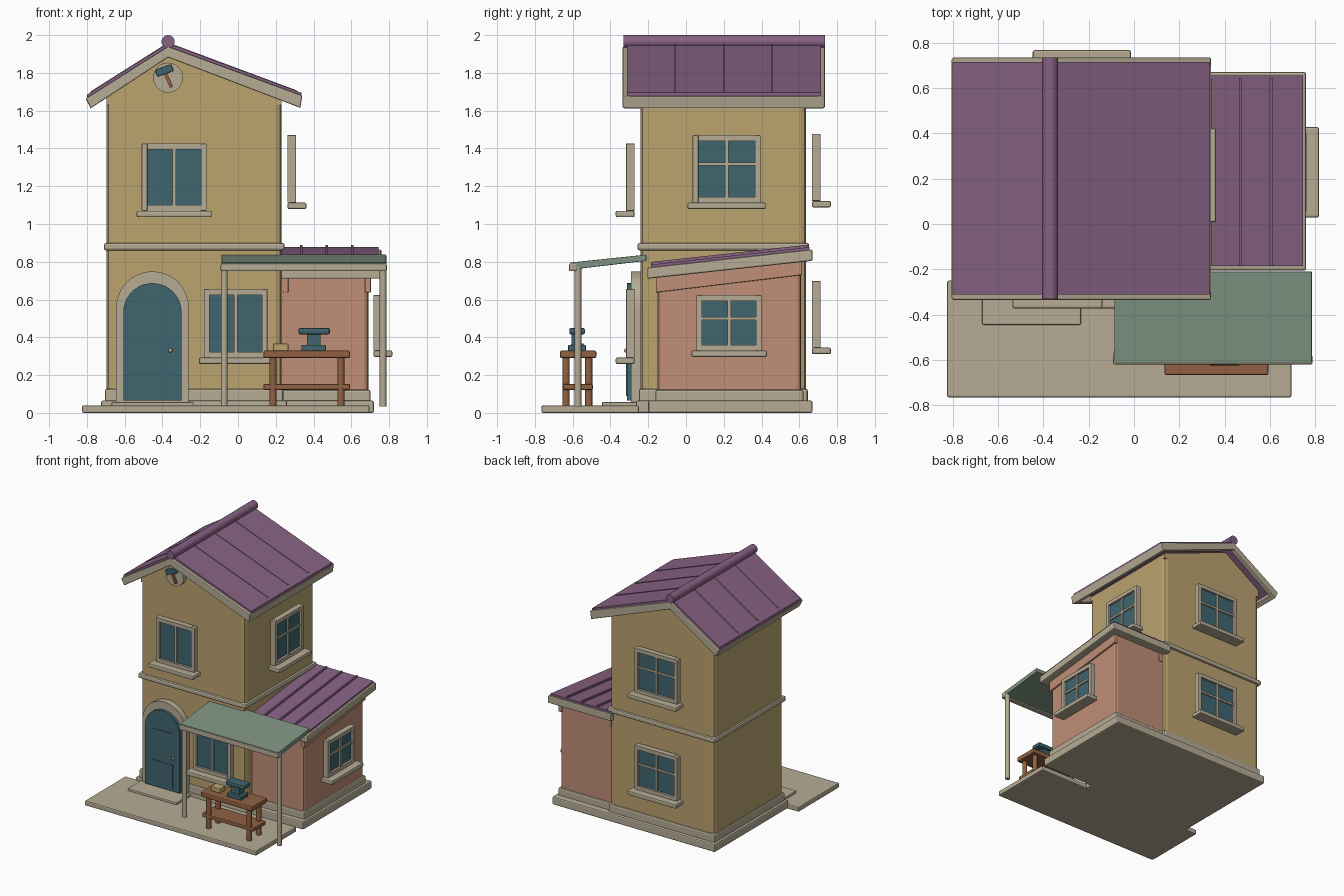
import bpy, bmesh, math
from mathutils import Vector

if "Cube" in bpy.data.objects:
    bpy.data.objects.remove(bpy.data.objects["Cube"])


def material(name, r, g, b):
    lin = [(c / 255 / 12.92) if c < 11 else ((c / 255 + 0.055) / 1.055) ** 2.4 for c in (r, g, b)]
    m = bpy.data.materials.new(name)
    m.use_nodes = True
    m.diffuse_color = (*lin, 1)
    m.node_tree.nodes["Principled BSDF"].inputs["Base Color"].default_value = (*lin, 1)
    return m


OCHRE = material("ochre plaster", 187, 163, 111)
CREAM = material("cream trim", 182, 172, 149)
PURPLE = material("purple roofing", 135, 98, 132)
TEAL = material("dark teal", 62, 101, 110)
PINK = material("pink plaster", 192, 142, 119)
GREEN = material("sage awning", 127, 148, 131)
WOOD = material("brown wood", 146, 97, 66)


def finish(name, bm, mat, bevel=0.0, smooth=False):
    bmesh.ops.recalc_face_normals(bm, faces=bm.faces[:])
    me = bpy.data.meshes.new(name)
    bm.to_mesh(me)
    bm.free()
    me.materials.append(mat)
    ob = bpy.data.objects.new(name, me)
    bpy.context.collection.objects.link(ob)
    if smooth:
        bpy.ops.object.select_all(action='DESELECT')
        ob.select_set(True)
        bpy.context.view_layer.objects.active = ob
        bpy.ops.object.shade_smooth_by_angle(angle=math.radians(40))
    if bevel:
        mod = ob.modifiers.new("soft edges", 'BEVEL')
        mod.width = bevel
        mod.segments = 2
        mod.limit_method = 'ANGLE'
    return ob


def prism(name, pts, axis, a, b, mat, bevel=0.0, smooth=False):
    """Extrude a 2D profile along an axis from a to b."""
    put = {'x': lambda p, t: (t, p[0], p[1]),
           'y': lambda p, t: (p[0], t, p[1]),
           'z': lambda p, t: (p[0], p[1], t)}[axis]
    bm = bmesh.new()
    face = bm.faces.new([bm.verts.new(put(p, a)) for p in pts])
    new = bmesh.ops.extrude_face_region(bm, geom=[face])["geom"]
    step = Vector(put((0, 0), b - a))
    bmesh.ops.translate(bm, vec=step, verts=[v for v in new if isinstance(v, bmesh.types.BMVert)])
    return finish(name, bm, mat, bevel, smooth)


def box(name, x, y, z, mat, bevel=0.0):
    x, y = sorted(x), sorted(y)
    return prism(name, [(x[0], y[0]), (x[1], y[0]), (x[1], y[1]), (x[0], y[1])], 'z', *z, mat, bevel)


def disc(cx, cy, r, n=24):
    return [(cx + r * math.cos(2 * math.pi * i / n), cy + r * math.sin(2 * math.pi * i / n)) for i in range(n)]


def arch(cx, r, spring, z0, n=20):
    top = [(cx + r * math.cos(math.pi * i / n), spring + r * math.sin(math.pi * i / n)) for i in range(n + 1)]
    return [(cx + r, z0)] + top + [(cx - r, z0)]


def tilted(cx, cz, w, h, deg):
    c, s = math.cos(math.radians(deg)), math.sin(math.radians(deg))
    return [(cx + u * w / 2 * c - v * h / 2 * s, cz + u * w / 2 * s + v * h / 2 * c)
            for u, v in ((-1, -1), (1, -1), (1, 1), (-1, 1))]


def window(name, side, mid, w, z0, z1, d, cross):
    """Framed window; d is the distance of its back plane along the facing direction."""
    def part(label, u, depth, z, mat, bevel=0.0):
        dd = [d + depth[0], d + depth[1]]
        if side == 'front':
            dd = [-dd[0], -dd[1]]
        xy = (dd, u) if side == 'right' else (u, dd)
        box(name + "_" + label, *xy, z, mat, bevel)
    l, r, t, full = mid - w / 2, mid + w / 2, 0.03, (0, 0.045)
    part("left_jamb", (l, l + t), full, (z0, z1), CREAM, 0.004)
    part("right_jamb", (r - t, r), full, (z0, z1), CREAM, 0.004)
    part("head", (l + t, r - t), full, (z1 - t, z1), CREAM)
    part("foot", (l + t, r - t), full, (z0, z0 + t), CREAM)
    part("sill", (l - 0.027, r + 0.027), (0, 0.1), (z0 - 0.034, z0), CREAM, 0.008)
    part("glass", (l + t / 2, r - t / 2), (0.004, 0.028), (z0 + t / 2, z1 - t / 2), TEAL)
    part("mullion", (mid - 0.009, mid + 0.009), (0.01, 0.04), (z0 + t, z1 - t), CREAM)
    if cross:
        zc = z0 + (z1 - z0) * 0.575
        part("transom", (l + t, r - t), (0.01, 0.038), (zc - 0.008, zc + 0.008), CREAM)


# Ground slabs and plinths
box("patio", (-0.825, 0.695), (-0.765, -0.25), (0, 0.04), CREAM, 0.008)
box("house_slab", (-0.725, 0.26), (-0.265, 0.67), (0, 0.065), CREAM, 0.01)
box("annex_slab", (0.2, 0.72), (-0.2, 0.67), (0, 0.065), CREAM, 0.01)
box("house_plinth", (-0.705, 0.24), (-0.25, 0.645), (0.05, 0.128), CREAM, 0.012)
box("annex_plinth", (0.2, 0.702), (-0.162, 0.622), (0.05, 0.123), CREAM, 0.012)
box("door_step", (-0.67, -0.235), (-0.445, -0.25), (0.02, 0.058), CREAM, 0.006)

# Main house walls
box("house_walls", (-0.695, 0.23), (-0.24, 0.635), (0.03, 1.66), OCHRE, 0.03)
box("storey_band", (-0.71, 0.247), (-0.257, 0.652), (0.86, 0.9), CREAM, 0.012)
prism("gable", [(-0.695, 1.63), (0.23, 1.63), (0.23, 1.67), (-0.37, 1.9), (-0.695, 1.69)],
      'y', -0.24, 0.635, OCHRE)

# Main roof
prism("roof_panels", [(-0.80, 1.685), (-0.37, 1.957), (0.335, 1.695), (0.335, 1.67), (-0.37, 1.93), (-0.80, 1.66)],
      'y', -0.312, 0.716, PURPLE)
barge = [(-0.805, 1.665), (-0.37, 1.94), (0.34, 1.68), (0.33, 1.615), (-0.37, 1.882), (-0.78, 1.612)]
for label, y in (("front", -0.335), ("back", 0.695)):
    prism(label + "_bargeboard", barge, 'y', y, y + 0.04, CREAM, 0.006)
prism("left_eave_board", [(-0.805, 1.66), (-0.775, 1.68), (-0.75, 1.632), (-0.78, 1.612)], 'y', -0.325, 0.725, CREAM)
prism("right_eave_board", [(0.34, 1.675), (0.305, 1.685), (0.295, 1.628), (0.33, 1.615)], 'y', -0.325, 0.725, CREAM)
prism("ridge_cap", disc(-0.37, 1.965, 0.035), 'y', -0.33, 0.735, PURPLE, 0, True)
for i, y in enumerate((-0.06, 0.2, 0.455)):
    for label, x, z in (("right", 0.31, 1.704), ("left", -0.78, 1.698)):
        seam = [(-0.37, 1.94), (-0.37, 1.961), (x, z + 0.004), (x, z - 0.01)]
        prism(f"{label}_seam_{i}", seam, 'y', y - 0.004, y + 0.004, PURPLE)

# Annex with lean-to roof
prism("annex_walls", [(-0.15, 0.04), (0.61, 0.04), (0.61, 0.82), (-0.15, 0.735)], 'x', 0.2, 0.69, PINK, 0.022)
for label, x in (("left", 0.235), ("right", 0.672)):
    prism(label + "_annex_band", [(-0.16, 0.637), (0.615, 0.73), (0.615, 0.82), (-0.16, 0.73)],
          'x', x, x + 0.032, PINK, 0.005)
prism("annex_roof_trim", [(-0.205, 0.71), (0.67, 0.805), (0.67, 0.865), (-0.205, 0.768)], 'x', 0.2, 0.76, CREAM, 0.008)
prism("annex_roof_panel", [(-0.185, 0.755), (0.655, 0.85), (0.655, 0.878), (-0.185, 0.785)], 'x', 0.2, 0.745, PURPLE)
for i in range(3):
    x = 0.335 + 0.135 * i
    prism(f"annex_roof_rib_{i}", [(-0.185, 0.77), (0.645, 0.86), (0.645, 0.89), (-0.185, 0.799)],
          'x', x - 0.006, x + 0.006, PURPLE)

# Windows
window("upper_front_window", 'front', -0.338, 0.344, 1.07, 1.425, 0.272, False)
window("lower_front_window", 'front', -0.012, 0.336, 0.293, 0.655, 0.272, False)
window("upper_side_window", 'right', 0.215, 0.36, 1.113, 1.47, 0.262, True)
window("annex_window", 'right', 0.228, 0.345, 0.33, 0.623, 0.717, True)
window("upper_back_window", 'back', -0.23, 0.38, 1.122, 1.477, 0.667, True)
window("lower_back_window", 'back', -0.23, 0.38, 0.345, 0.697, 0.667, True)

# Arched door
prism("door_surround", arch(-0.453, 0.192, 0.557, 0.04), 'y', -0.29, -0.23, CREAM)
prism("door", arch(-0.453, 0.154, 0.533, 0.065), 'y', -0.313, -0.25, TEAL)
box("upper_door_panel", (-0.537, -0.37), (-0.317, -0.31), (0.335, 0.527), TEAL)
box("lower_door_panel", (-0.547, -0.358), (-0.317, -0.31), (0.09, 0.277), TEAL)
knob = bmesh.new()
bmesh.ops.create_uvsphere(knob, u_segments=12, v_segments=8, radius=0.011)
bmesh.ops.translate(knob, vec=(-0.357, -0.318, 0.33), verts=knob.verts[:])
finish("door_knob", knob, OCHRE, 0, True)

# Round gable sign with a hammer
prism("sign_disc", disc(-0.37, 1.775, 0.079, 32), 'y', -0.275, -0.235, CREAM)
prism("hammer_handle", tilted(-0.37, 1.765, 0.018, 0.09, 24), 'y', -0.292, -0.27, WOOD)
prism("hammer_head", tilted(-0.39, 1.813, 0.092, 0.038, 20), 'y', -0.303, -0.27, TEAL, 0.004)

# Awning on two posts
prism("awning", [(-0.612, 0.758), (-0.21, 0.805), (-0.21, 0.838), (-0.612, 0.796)], 'x', -0.087, 0.785, GREEN, 0.004)
box("awning_beam", (-0.092, 0.788), (-0.62, -0.578), (0.75, 0.79), CREAM, 0.008)
for label, x in (("left", 0.768), ("right", -0.073)):
    prism(label + "_awning_post", disc(x, -0.572, 0.018, 16), 'z', 0.035, 0.77, CREAM, 0, True)

# Workbench
box("bench_top", (0.135, 0.593), (-0.667, -0.475), (0.29, 0.33), WOOD, 0.008)
box("bench_shelf", (0.135, 0.593), (-0.65, -0.493), (0.122, 0.153), WOOD, 0.006)
for i, (x, y) in enumerate((a, b) for a in (0.185, 0.545) for b in (-0.635, -0.515)):
    prism(f"bench_leg_{i}", disc(x, y, 0.019, 12), 'z', 0.035, 0.3, WOOD, 0, True)

# Anvil and small block on the bench
box("anvil_foot", (0.335, 0.465), (-0.625, -0.53), (0.328, 0.36), TEAL, 0.006)
box("anvil_waist", (0.365, 0.437), (-0.605, -0.552), (0.35, 0.42), TEAL)
box("anvil_top", (0.32, 0.486), (-0.618, -0.535), (0.415, 0.45), TEAL, 0.01)
box("bench_block", (0.185, 0.267), (-0.61, -0.54), (0.328, 0.367), OCHRE, 0.006)
